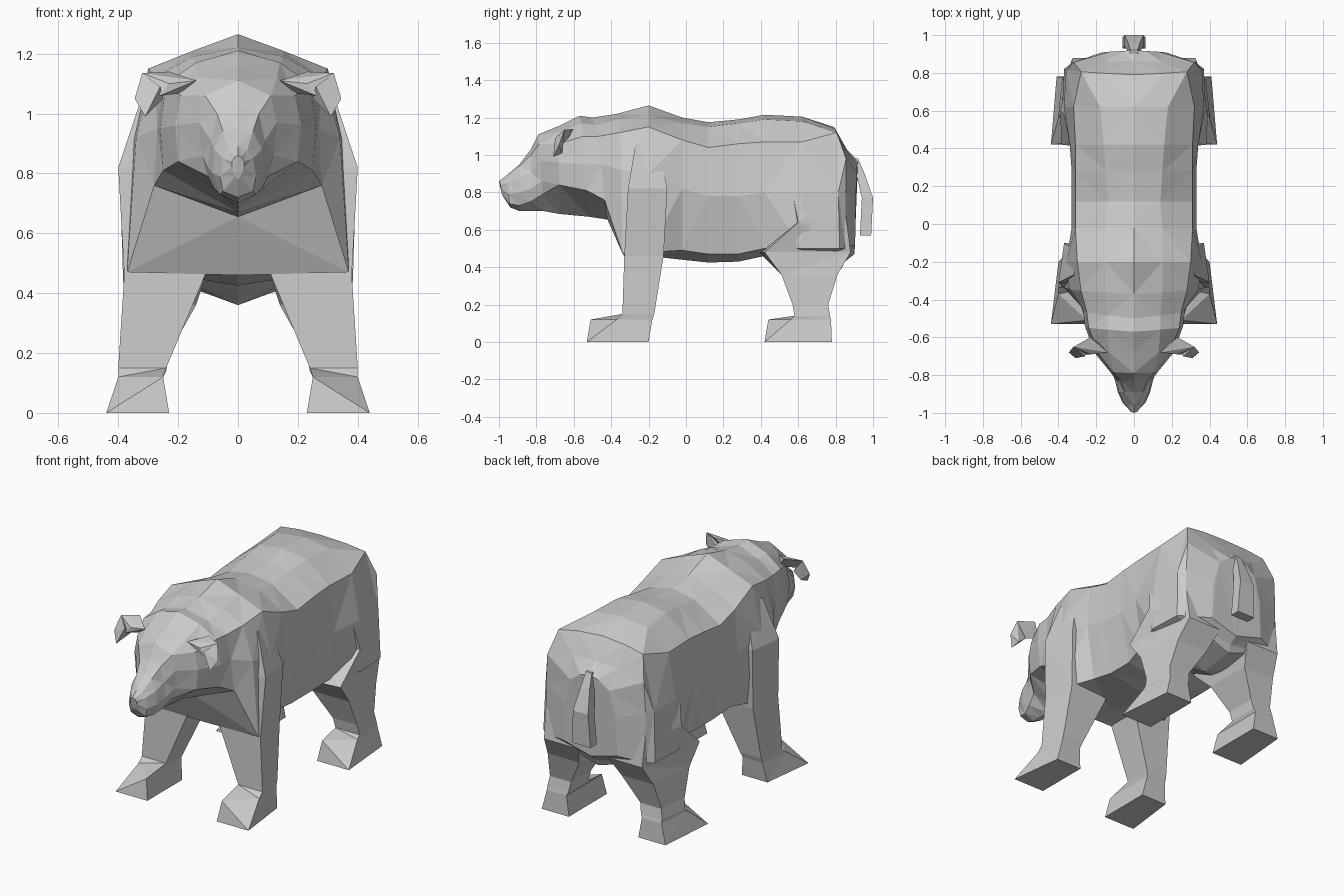
import bpy
import bmesh

if "Cube" in bpy.data.objects:
    bpy.data.objects.remove(bpy.data.objects["Cube"], do_unlink=True)

# One flat fur colour for the whole animal
fur = bpy.data.materials.new("plain_grey_fur")
fur.use_nodes = True
grey = (0.6, 0.6, 0.6, 1.0)
fur.diffuse_color = grey
fur.node_tree.nodes["Principled BSDF"].inputs["Base Color"].default_value = grey


def finish(name, bm):
    """Turn a bmesh into a flat-shaded object with the fur material."""
    bmesh.ops.recalc_face_normals(bm, faces=bm.faces)
    mesh = bpy.data.meshes.new(name)
    bm.to_mesh(mesh)
    bm.free()
    mesh.materials.append(fur)
    part = bpy.data.objects.new(name, mesh)
    bpy.context.collection.objects.link(part)
    return part


def loft(name, rings):
    """Skin a list of equally sized point rings and cap both ends."""
    bm = bmesh.new()
    loops = [[bm.verts.new(point) for point in ring] for ring in rings]
    count = len(loops[0])
    for first, second in zip(loops, loops[1:]):
        for i in range(count):
            j = (i + 1) % count
            bm.faces.new((first[i], first[j], second[j], second[i]))
    bm.faces.new(loops[0])
    bm.faces.new(loops[-1])
    bmesh.ops.triangulate(bm, faces=bm.faces, quad_method='SHORT_EDGE')
    return finish(name, bm)


def body_ring(y, lean, top, pairs, bottom):
    """Symmetric section: spine, four side points, underside, mirrored side."""
    half = [(0, top)] + pairs + [(0, bottom)]
    step = lean / (len(half) - 1)
    left = [(x, y + step * i, z) for i, (x, z) in enumerate(half)]
    right = [(-px, py, pz) for px, py, pz in reversed(left[1:-1])]
    return left + right


def box_ring(z, x0, x1, y0, y1, inset, setback, side):
    """Level section: outer rear corner pulled in, outer front corner set back."""
    corners = [(x0, y0), (x1, y0 + setback), (x1 - inset, y1), (x0, y1)]
    return [(side * x, y, z) for x, y in corners]


# Head sections from nose to nape
head = [
    (-1.0, .02, .86, [(.01, .855), (.02, .84), (.02, .82), (.01, .79)], .78),
    (-.96, .02, .89, [(.03, .875), (.05, .85), (.06, .79), (.05, .74)], .72),
    (-.89, 0, .95, [(.05, .94), (.08, .88), (.085, .8), (.06, .73)], .7),
    (-.83, 0, 1.03, [(.07, 1.0), (.09, .91), (.1, .82), (.08, .75)], .7),
    (-.79, .03, 1.11, [(.11, 1.06), (.13, .97), (.12, .86), (.1, .79)], .7),
    (-.68, 0, 1.155, [(.13, 1.12), (.19, 1.06), (.21, .96), (.2, .84)], .685),
    (-.57, .05, 1.21, [(.14, 1.17), (.24, 1.1), (.26, .95), (.25, .81)], .67),
]

# Torso sections from neck to rump
torso = [
    (-.5, .08, 1.2, [(.14, 1.16), (.25, 1.1), (.27, .95), (.28, .76)], .655),
    (-.37, .04, 1.22, [(.15, 1.19), (.28, 1.12), (.34, .92), (.37, .47)], .46),
    (-.2, 0, 1.265, [(.15, 1.21), (.3, 1.15), (.36, .9), (.36, .48)], .46),
    (-.02, 0, 1.2, [(.15, 1.17), (.31, 1.08), (.33, .82), (.28, .49)], .44),
    (.12, 0, 1.175, [(.14, 1.15), (.31, 1.04), (.33, .78), (.27, .47)], .425),
    (.28, 0, 1.19, [(.15, 1.17), (.31, 1.06), (.33, .78), (.27, .47)], .43),
    (.42, 0, 1.215, [(.16, 1.19), (.31, 1.07), (.34, .8), (.3, .5)], .46),
    (.62, 0, 1.205, [(.18, 1.18), (.32, 1.07), (.37, .8), (.38, .5)], .36),
    (.79, .04, 1.15, [(.16, 1.14), (.28, 1.12), (.36, .8), (.37, .5)], .39),
    (.86, -.01, 1.03, [(.15, 1.02), (.32, .98), (.33, .8), (.33, .5)], .43),
    (.92, -.02, .97, [(.06, .95), (.13, .9), (.17, .75), (.18, .52)], .47),
]
loft("head_and_torso", [body_ring(*section) for section in head + torso])

# Leg sections from sole to shoulder or hip, with sloping toes
front_leg = [
    (0, .23, .44, -.53, -.2, .04, 0),
    (.12, .25, .4, -.51, -.18, .02, .14),
    (.15, .24, .4, -.34, -.17, .02, 0),
    (.46, .11, .38, -.33, -.12, .02, 0),
    (.82, .15, .4, -.31, -.1, .03, 0),
    (1.06, .2, .32, -.27, -.15, .02, 0),
]
hind_leg = [
    (0, .23, .44, .42, .78, .03, 0),
    (.12, .25, .4, .44, .775, .02, .12),
    (.14, .24, .4, .58, .77, .02, 0),
    (.2, .23, .39, .57, .76, .02, 0),
    (.36, .14, .38, .51, .81, .03, 0),
    (.48, .1, .385, .39, .88, .06, .03),
    (.64, .1, .39, .54, .86, .06, .06),
    (.85, .1, .35, .56, .82, .04, 0),
]

# Ear: a bar rising from the skull and a lobe hanging outward
ear_bar = [(.14, -.68, 1.11), (.17, -.64, 1.07), (.23, -.6, 1.14),
           (.23, -.69, 1.1), (.32, -.65, 1.135), (.26, -.69, 1.06)]
ear_lobe = [(.26, -.7, 1.09), (.25, -.66, 1.05), (.32, -.65, 1.135),
            (.345, -.68, 1.05), (.31, -.71, .99), (.3, -.66, 1.01)]


def ear(name, side):
    bm = bmesh.new()
    for points in (ear_bar, ear_lobe):
        verts = [bm.verts.new((side * x, y, z)) for x, y, z in points]
        bmesh.ops.convex_hull(bm, input=verts)
    return finish(name, bm)


for label, side in (("left", 1), ("right", -1)):
    loft(label + "_front_leg", [box_ring(*s, side) for s in front_leg])
    loft(label + "_hind_leg", [box_ring(*s, side) for s in hind_leg])
    ear(label + "_ear", side)

# Short tail hanging against the rump
tail = [
    (.57, -.06, .06, .93, .99, 0, 0),
    (.77, -.05, .05, .94, 1.0, 0, 0),
    (.9, -.03, .03, .91, .955, 0, 0),
    (.98, -.02, .02, .89, .92, 0, 0),
]
loft("tail", [box_ring(*s, 1) for s in tail])
